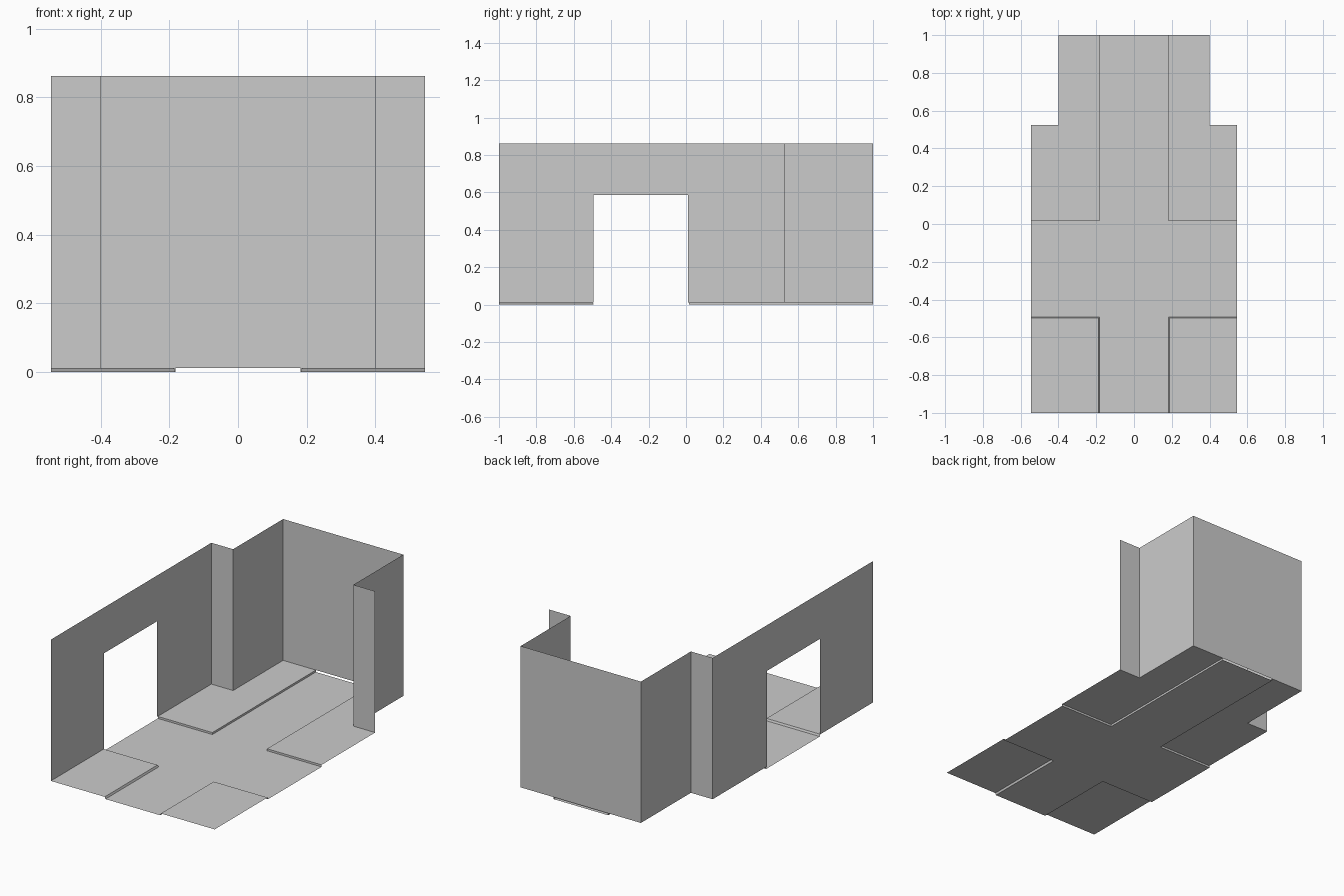
import bpy

if "Cube" in bpy.data.objects:
    bpy.data.objects.remove(bpy.data.objects["Cube"])

W, N, H = 0.545, 0.40, 0.862        # outer half width, alcove half width, wall height
KERB = 0.012                        # pavement height above the road
BACK, STEP, FRONT = 1.0, 0.525, -1.0
RX, Y0, Y1 = 0.182, -0.493, 0.016   # road half width and crossing road limits
D0, D1, DH = -0.495, 0.01, 0.587    # doorway in the left wall


def mesh(name, verts, faces):
    me = bpy.data.meshes.new(name)
    me.from_pydata(verts, [], faces)
    me.update()
    ob = bpy.data.objects.new(name, me)
    bpy.context.collection.objects.link(ob)
    return ob


def sheet_wall(name, path):
    """Thin upright wall following a plan path."""
    n = len(path)
    verts = [(x, y, KERB) for x, y in path] + [(x, y, H) for x, y in path]
    return mesh(name, verts, [(i, i + 1, n + i + 1, n + i) for i in range(n - 1)])


def pavement(name, s, outline, slope):
    """Raised slab; the outline starts outer side, road corner, outer end.
    The first two edges drop to the road as a kerb."""
    verts = [(s * x, y, KERB) for x, y in outline]
    n = len(verts)
    for (x, y), (dx, dy) in zip(outline[:3], ((0, 1), (-1, 1), (-1, 0))):
        verts.append((s * (x + dx * slope), y + dy * slope, 0))
    faces = [tuple(range(n)), (0, 1, n + 1, n), (1, 2, n + 2, n + 1)]
    return mesh(name, verts, faces)


# Crossing roads: a long strip plus two side arms
quads = [(-RX, RX, FRONT, Y0), (-RX, RX, Y0, Y1), (-RX, RX, Y1, BACK),
         (-W, -RX, Y0, Y1), (RX, W, Y0, Y1)]
verts, faces = [], []
for x0, x1, y0, y1 in quads:
    b = len(verts)
    verts += [(x0, y0, 0), (x1, y0, 0), (x1, y1, 0), (x0, y1, 0)]
    faces.append((b, b + 1, b + 2, b + 3))
mesh("road", verts, faces)

# Four corner pavements with kerbs
for side, s in (("left", -1), ("right", 1)):
    pavement("front_pavement_" + side, s,
             [(W, Y0 - 0.005), (RX + 0.005, Y0 - 0.005), (RX + 0.005, FRONT), (W, FRONT)], 0.005)
    pavement("back_pavement_" + side, s,
             [(W, Y1), (RX, Y1), (RX, BACK), (N, BACK), (N, STEP), (W, STEP)], 0)

# Left wall with a doorway
profile = [(FRONT, KERB), (D0, KERB), (D0, DH), (D1, DH), (D1, KERB),
           (STEP, KERB), (STEP, H), (FRONT, H)]
mesh("left_wall", [(-W, y, z) for y, z in profile], [tuple(range(8))])

# Stepped walls around the back alcove
sheet_wall("alcove_walls", [(-W, STEP), (-N, STEP), (-N, BACK),
                            (N, BACK), (N, STEP), (W, STEP)])
